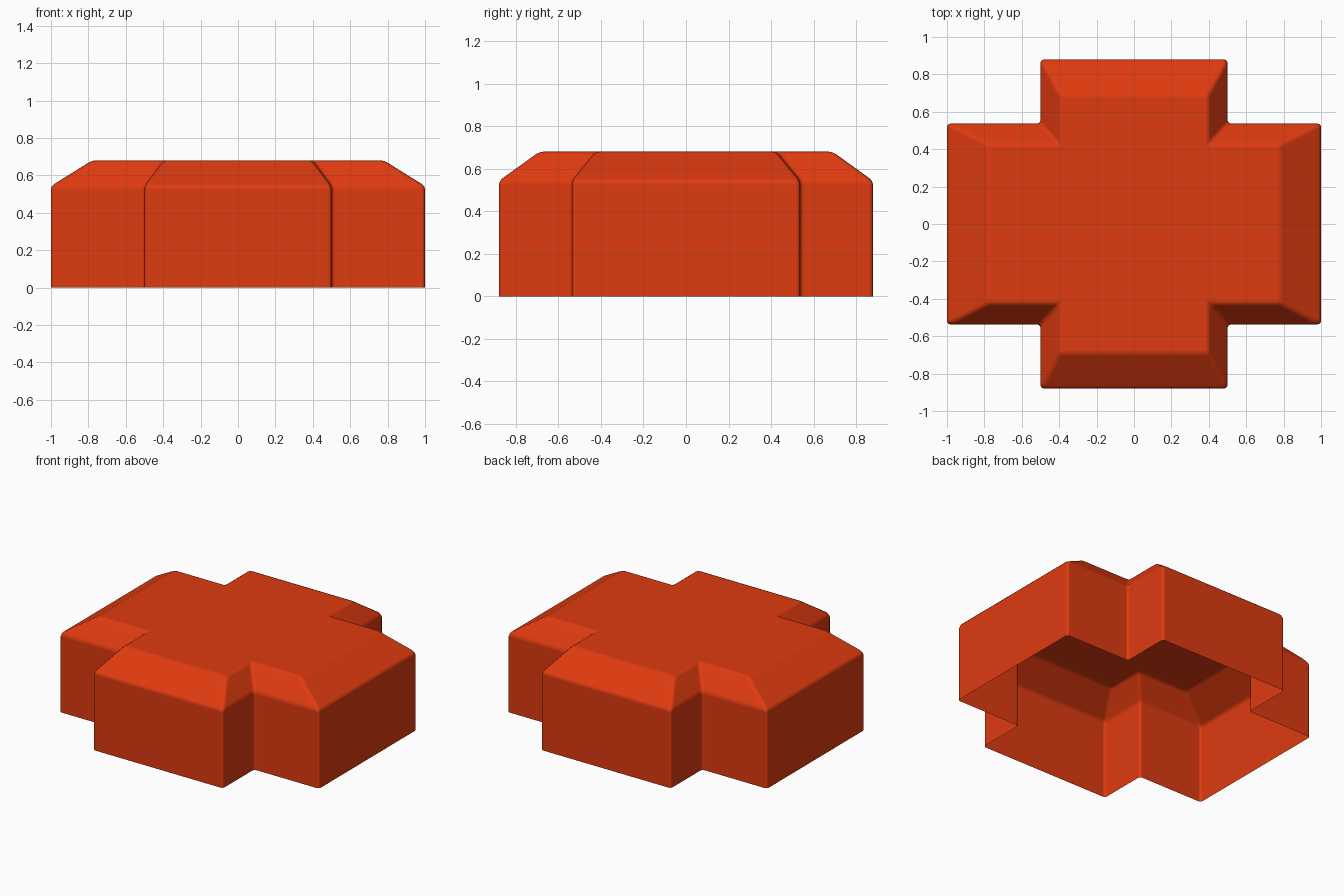
import bpy
import bmesh

cube = bpy.data.objects.get("Cube")
if cube:
    bpy.data.objects.remove(cube, do_unlink=True)

# Single orange-red colour
COLOUR = (0.74, 0.043, 0.005, 1)
red = bpy.data.materials.new("orange red")
red.use_nodes = True
red.diffuse_color = COLOUR
red.node_tree.nodes["Principled BSDF"].inputs["Base Color"].default_value = COLOUR


def cross_ring(bm, long_x, long_y, half_x, half_y, z):
    """Counter-clockwise plus-shaped outline: three points per quadrant."""
    corner = [(long_x, half_y), (half_x, half_y), (half_x, long_y)]
    ring = []
    for sx, sy in ((1, 1), (-1, 1), (-1, -1), (1, -1)):
        points = corner if sx * sy > 0 else corner[::-1]
        ring += [bm.verts.new((sx * x, sy * y, z)) for x, y in points]
    return ring


# Open-bottomed shell: walls, sloping shoulder and flat top
bm = bmesh.new()
rings = [
    cross_ring(bm, 1.0, 0.88, 0.5, 0.537, 0.0),
    cross_ring(bm, 1.0, 0.88, 0.5, 0.537, 0.543),
    cross_ring(bm, 0.78, 0.69, 0.397, 0.425, 0.68),
]
for lower, upper in zip(rings, rings[1:]):
    for i in range(len(lower)):
        j = (i + 1) % len(lower)
        bm.faces.new((lower[i], lower[j], upper[j], upper[i]))
bm.faces.new(rings[-1])
for face in bm.faces:
    face.smooth = True

mesh = bpy.data.meshes.new("cross_shell")
bm.to_mesh(mesh)
bm.free()
mesh.materials.append(red)
shell = bpy.data.objects.new("cross_shell", mesh)
bpy.context.collection.objects.link(shell)

# Softened edges
bevel = shell.modifiers.new("soft_edges", "BEVEL")
bevel.width = 0.018
bevel.segments = 2
bevel.limit_method = "ANGLE"
bevel.angle_limit = 0.3
bevel.harden_normals = True
